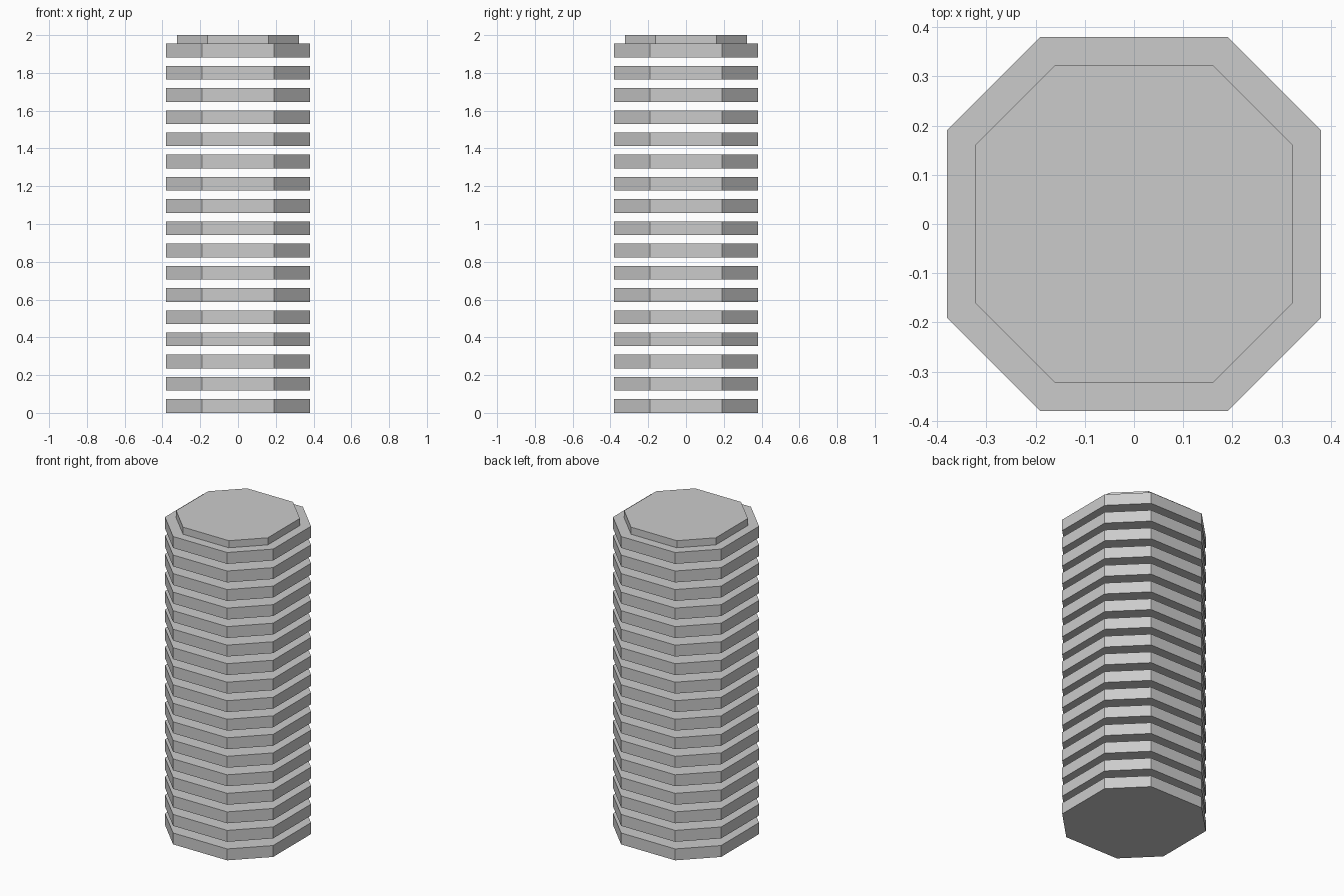
import bpy, bmesh

if "Cube" in bpy.data.objects:
    bpy.data.objects.remove(bpy.data.objects["Cube"])

COUNT = 17
PITCH = 2.0 / COUNT
SLAB = 0.0725


def octagon_plate(name, r, z0, z1):
    """Solid eight-sided plate with corners cut at half the half-width."""
    h = r / 2
    outline = [(r, -h), (r, h), (h, r), (-h, r), (-r, h), (-r, -h), (-h, -r), (h, -r)]
    bm = bmesh.new()
    base = bm.faces.new([bm.verts.new((x, y, z0)) for x, y in outline])
    ext = bmesh.ops.extrude_face_region(bm, geom=[base], use_keep_orig=True)
    for v in ext["geom"]:
        if isinstance(v, bmesh.types.BMVert):
            v.co.z = z1
    bmesh.ops.recalc_face_normals(bm, faces=bm.faces)
    mesh = bpy.data.meshes.new(name)
    bm.to_mesh(mesh)
    bm.free()
    obj = bpy.data.objects.new(name, mesh)
    bpy.context.collection.objects.link(obj)
    return obj


# Stack of separate slabs
for i in range(COUNT):
    octagon_plate(f"slab_{i + 1:02d}", 0.38, i * PITCH, i * PITCH + SLAB)

# Smaller plate on top
octagon_plate("top_cap", 0.322, (COUNT - 1) * PITCH + SLAB, 2.0)
